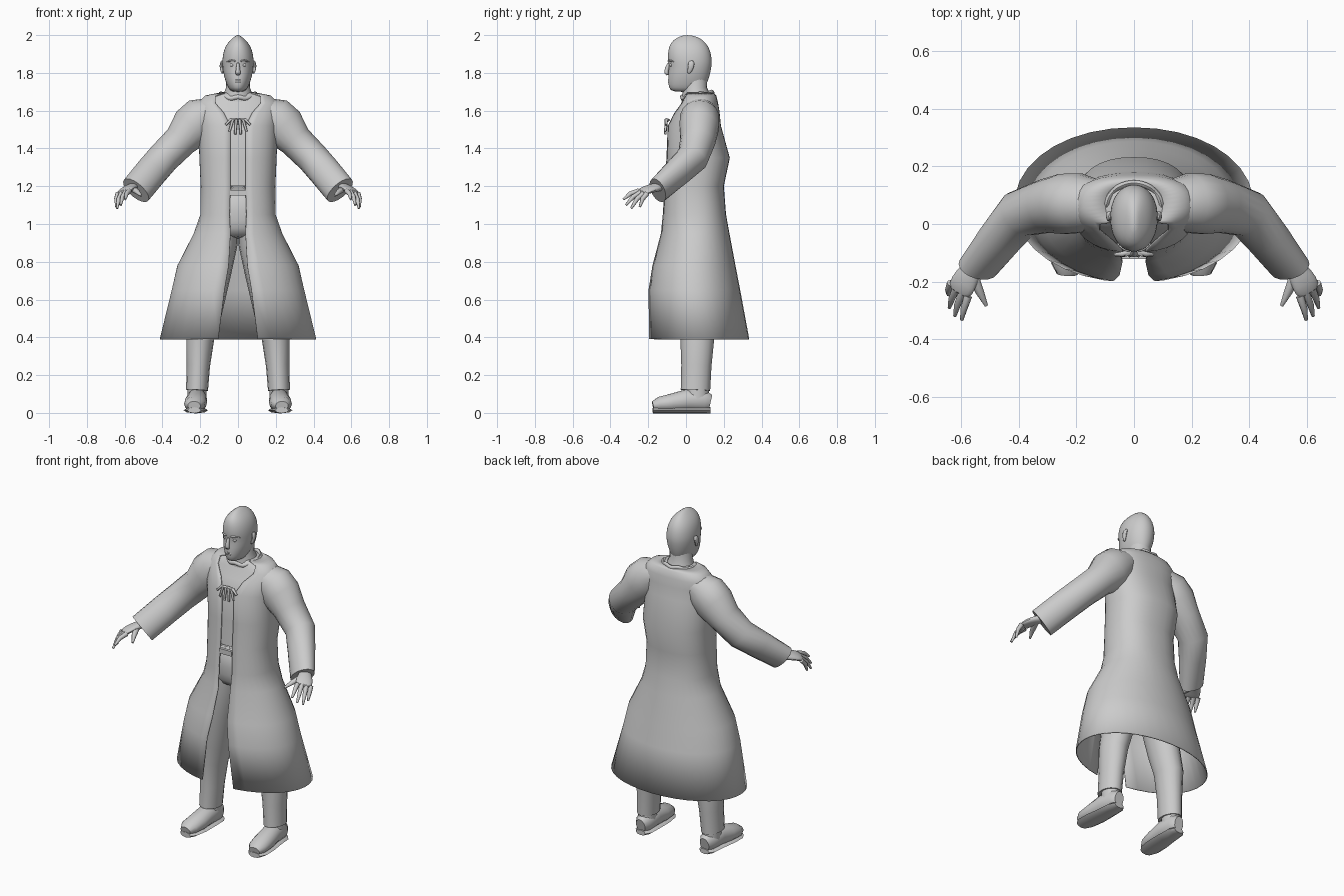
import bpy, bmesh
from math import cos, sin, pi, acos, radians
from mathutils import Vector

cube = bpy.data.objects.get("Cube")
if cube:
    bpy.data.objects.remove(cube)

grey = bpy.data.materials.new("plain_grey")
grey.use_nodes = True
tone = (0.6, 0.6, 0.6, 1)
grey.diffuse_color = tone
grey.node_tree.nodes["Principled BSDF"].inputs["Base Color"].default_value = tone


def finish(ob, mirror=False, smooth=0, angle=50):
    ob.data.materials.clear()
    ob.data.materials.append(grey)
    bpy.ops.object.select_all(action="DESELECT")
    bpy.context.view_layer.objects.active = ob
    ob.select_set(True)
    bpy.ops.object.shade_smooth_by_angle(angle=radians(angle))
    if mirror:
        ob.modifiers.new("mirror", "MIRROR").use_mirror_merge = False
    if smooth:
        ob.modifiers.new("smooth", "SUBSURF").levels = smooth
        ob.modifiers["smooth"].render_levels = smooth
    return ob


def skin(name, rings, closed=True, caps=True, **kw):
    """Join rings of points into one surface."""
    bm = bmesh.new()
    loops = [[bm.verts.new(p) for p in ring] for ring in rings]
    n = len(loops[0])
    for a, b in zip(loops, loops[1:]):
        for i in range(n if closed else n - 1):
            j = (i + 1) % n
            bm.faces.new((a[i], a[j], b[j], b[i]))
    if caps:
        bm.faces.new(loops[0])
        bm.faces.new(loops[-1])
    bmesh.ops.recalc_face_normals(bm, faces=bm.faces)
    me = bpy.data.meshes.new(name)
    bm.to_mesh(me)
    bm.free()
    ob = bpy.data.objects.new(name, me)
    bpy.context.collection.objects.link(ob)
    return finish(ob, **kw)


def tube(name, path, sides=12, ref=(1, 0, 0), **kw):
    """Path of (x, y, z, radius along ref, radius across)."""
    pts = [Vector(p[:3]) for p in path]
    rings = []
    for i, (c, p) in enumerate(zip(pts, path)):
        t = (pts[min(i + 1, len(pts) - 1)] - pts[max(i - 1, 0)]).normalized()
        u = Vector(ref)
        u = (u - t * u.dot(t)).normalized()
        v = t.cross(u)
        rings.append([c + u * p[3] * cos(a) + v * p[4] * sin(a)
                      for a in (2 * pi * k / sides for k in range(sides))])
    return skin(name, rings, **kw)


def band(z, rx, front, back, gap=None, inset=0, power=0.85, n=32):
    """Level ring between a front and back depth, open by gap at the front."""
    rx, front, back = rx - inset, front + inset, back - inset
    mid, ry = (front + back) / 2, (back - front) / 2
    if gap is None:
        angles = [2 * pi * k / n for k in range(n)]
    else:
        a = acos((gap / rx) ** (1 / power))
        angles = [-a + (pi + 2 * a) * k / n for k in range(n + 1)]

    def bend(v):
        return (1 if v >= 0 else -1) * abs(v) ** power
    return [(rx * bend(cos(a)), mid + ry * bend(sin(a)), z) for a in angles]


# Long coat, open down the front: z, half width, front, back, half opening
coat_rows = [
    (1.695, .10, -.01, .145, .07), (1.68, .175, -.02, .16, .12),
    (1.64, .215, -.035, .17, .12), (1.59, .215, -.065, .178, .075),
    (1.52, .21, -.098, .185, .04), (1.35, .205, -.105, .232, .04),
    (1.2, .198, -.115, .20, .04), (1.05, .2, -.125, .212, .045),
    (.95, .235, -.135, .23, .04), (.78, .322, -.18, .262, .05),
    (.65, .352, -.203, .287, .072), (.39, .415, -.203, .335, .105)]
coat = skin("coat", [band(*r, power=.85 if r[0] > 1 else .97) for r in coat_rows],
            closed=False, caps=False)
thick = coat.modifiers.new("cloth", "SOLIDIFY")
thick.thickness = 0.006
thick.offset = -1

# Shirt and trouser seat under the coat
skin("shirt", [band(*r[:4], inset=.01) for r in coat_rows[:7]])
skin("trouser_seat", [band(1.21, .17, -.1, .17), band(1.06, .175, -.108, .18),
                      band(.97, .165, -.1, .165), band(.92, .12, -.06, .14)],
     smooth=1)
tube("trouser_leg", [(.085, .04, 1.0, .085, .13), (.088, .04, .9, .086, .125),
                     (.125, .045, .74, .088, .115), (.17, .055, .52, .082, .1),
                     (.2, .06, .4, .075, .09), (.21, .055, .25, .062, .08),
                     (.217, .05, .12, .058, .078)], 16, mirror=True)

# Shoes with flat soles
shoe = [(.215, .13, .055, .03, .042), (.215, .1, .062, .05, .056),
        (.218, .01, .068, .055, .06), (.224, -.07, .054, .06, .05),
        (.23, -.14, .046, .055, .04), (.232, -.175, .038, .034, .024)]
tube("shoe", shoe, 14, mirror=True)
tube("shoe_sole", [(x, y, .014, r * 1.06, .016) for x, y, z, r, h in shoe],
     8, mirror=True)
tube("ankle", [(.217, .06, .15, .05, .06), (.217, .06, .06, .05, .062)],
     mirror=True)

# Sleeves, rounded over the shoulder
tube("sleeve", [(.13, .07, 1.6, .075, .085), (.19, .072, 1.565, .112, .104),
                (.24, .07, 1.515, .117, .106), (.305, .062, 1.44, .09, .094),
                (.395, .035, 1.35, .086, .084), (.46, -.045, 1.275, .086, .072),
                (.54, -.15, 1.178, .085, .056)],
     18, ref=(.7, 0, .7), mirror=True)

# Hands: flat palm, four fingers and a thumb
across = Vector((.07, .055, -.015))
tube("palm", [(.54, -.125, 1.2, .032, .026), (.568, -.165, 1.193, .04, .022),
              (.592, -.205, 1.182, .05, .02), (.61, -.245, 1.165, .046, .012)],
     12, ref=across, mirror=True, smooth=1)
first, last = Vector((.575, -.25, 1.175)), Vector((.635, -.205, 1.162))
tips = [(.597, -.332, 1.13), (.621, -.318, 1.1), (.64, -.29, 1.083), (.644, -.245, 1.09)]
for i, tip in enumerate(tips):
    a, b = first.lerp(last, i / 3), Vector(tip)
    bow = (a + b) / 2 + Vector((.004, -.004, .008))
    tube("finger_%d" % (i + 1), [(*a, .014, .014), (*bow, .012, .012),
                                 (*b, .006, .006)], 8, mirror=True)
tube("thumb", [(.56, -.175, 1.188, .02, .016), (.535, -.235, 1.172, .015, .014),
               (.512, -.283, 1.15, .006, .006)], 8, mirror=True)

# Head: z, half width, front, back
head_rows = [
    (2.0, .008, -.015, .03), (1.985, .028, -.052, .075), (1.96, .055, -.083, .106),
    (1.92, .077, -.096, .13), (1.87, .084, -.098, .138), (1.84, .083, -.09, .137),
    (1.8, .079, -.094, .13), (1.76, .068, -.096, .118), (1.72, .052, -.092, .10),
    (1.698, .034, -.074, .07)]
skin("head", [band(*r, power=.95, n=24) for r in head_rows], smooth=1, angle=180)
tube("neck", [(0, .045, 1.8, .06, .07), (0, .047, 1.72, .064, .064),
              (0, .055, 1.66, .088, .08)], 20)

# Face details
tube("nose", [(0, -.088, 1.858, .008, .008), (0, -.1, 1.825, .01, .012),
              (0, -.107, 1.8, .016, .013), (0, -.094, 1.788, .012, .008)],
     10, smooth=1)
tube("brow", [(.01, -.094, 1.862, .006, .007), (.035, -.088, 1.867, .006, .007),
              (.062, -.062, 1.858, .004, .005)], 8, ref=(0, 0, 1),
     mirror=True, smooth=1)
for z in (1.762, 1.752):
    tube("lip", [(-.024, -.084, z, .002, .003), (0, -.096, z, .005, .006),
                 (.024, -.084, z, .002, .003)], 8, ref=(0, 0, 1), smooth=1)
tube("ear", [(.08, .026, 1.865, .008, .012), (.09, .03, 1.85, .01, .02),
             (.088, .022, 1.815, .008, .014), (.08, .012, 1.795, .006, .008)],
     10, mirror=True, smooth=1)
bpy.ops.mesh.primitive_uv_sphere_add(segments=12, ring_count=8, radius=.011,
                                     location=(0, 0, 0))
eye = bpy.context.object
eye.name = "eye"
for v in eye.data.vertices:
    v.co += Vector((.032, -.076, 1.842))
finish(eye, mirror=True)

# Collar around the neck, rising to the back
collar = [(.095 * cos(a), .06 + .082 * sin(a), 1.682 + .014 * sin(a) + .005 * sin(7 * a))
          for a in (2 * pi * k / 40 for k in range(41))]
tube("collar", [(*p, .012, .01) for p in collar], 8, ref=(0, 0, 1))

# Tied lace on the chest and clasp at the waist
for x, y, z in ((.065, -.106, 1.525), (.045, -.11, 1.49), (.015, -.11, 1.475)):
    tube("lace", [(0, -.092, 1.55, .007, .007), (x * .6, -.104, 1.553, .009, .008),
                  (x, y, z, .006, .006)], 8, ref=(0, 1, 0), mirror=True)
bpy.ops.mesh.primitive_cube_add(size=1, location=(0, -.112, 1.165))
clasp = bpy.context.object
clasp.name = "clasp"
clasp.scale = (.085, .018, .03)
finish(clasp)
clasp.modifiers.new("edge", "BEVEL").width = .004
